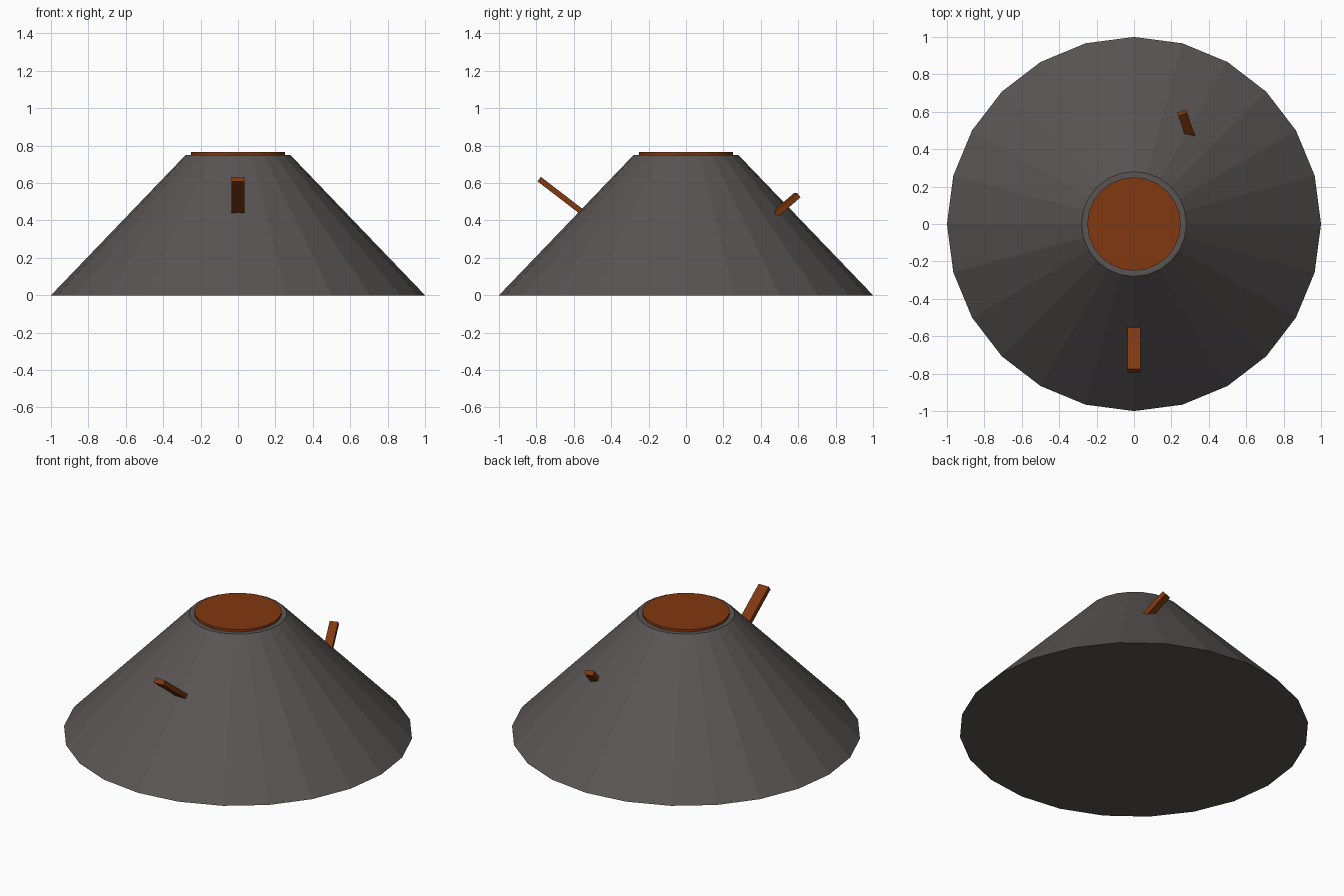
import bpy
from math import radians, cos
from mathutils import Vector, Matrix

if "Cube" in bpy.data.objects:
    bpy.data.objects.remove(bpy.data.objects["Cube"])


def material(name, rgb):
    m = bpy.data.materials.new(name)
    m.diffuse_color = (*rgb, 1)
    m.use_nodes = True
    m.node_tree.nodes["Principled BSDF"].inputs["Base Color"].default_value = m.diffuse_color
    return m


rock = material("rock", (0.10, 0.09, 0.088))
lava = material("lava", (0.22, 0.04, 0.005))


def cone(name, r1, r2, z0, z1, mat):
    bpy.ops.mesh.primitive_cone_add(vertices=24, radius1=r1, radius2=r2, depth=z1 - z0,
                                    location=(0, 0, (z0 + z1) / 2))
    # turn so that a corner lies on the x axis
    ob = bpy.context.object
    ob.name = name
    ob.data.materials.append(mat)


def streak(name, tip, heading, tilt, width, length, thick=0.03):
    """Flat bar rising outwards; tip is the centre of its outer end."""
    rot = Matrix.Rotation(radians(heading), 4, 'Z') @ Matrix.Rotation(radians(-tilt), 4, 'Y')
    centre = Vector(tip) - rot @ Vector((length / 2, 0, 0))
    bpy.ops.mesh.primitive_cube_add(size=1)
    ob = bpy.context.object
    ob.name = name
    ob.matrix_world = Matrix.Translation(centre) @ rot @ Matrix.Diagonal((length, width, thick, 1))
    ob.data.materials.append(lava)


# Mountain and the lava pool in its crater
cone("mountain", 1.0, 0.28, 0.0, 0.75, rock)
cone("lava_pool", 0.25, 0.25, 0.735, 0.765, lava)

# Lava bars sticking out of the slopes
streak("front_lava_bar", (0, -0.785, 0.621), -90, 37.5, 0.07, 0.36)
streak("back_lava_bar", (0.257, 0.595, 0.535), 109.5, 39, 0.05, 0.22)
